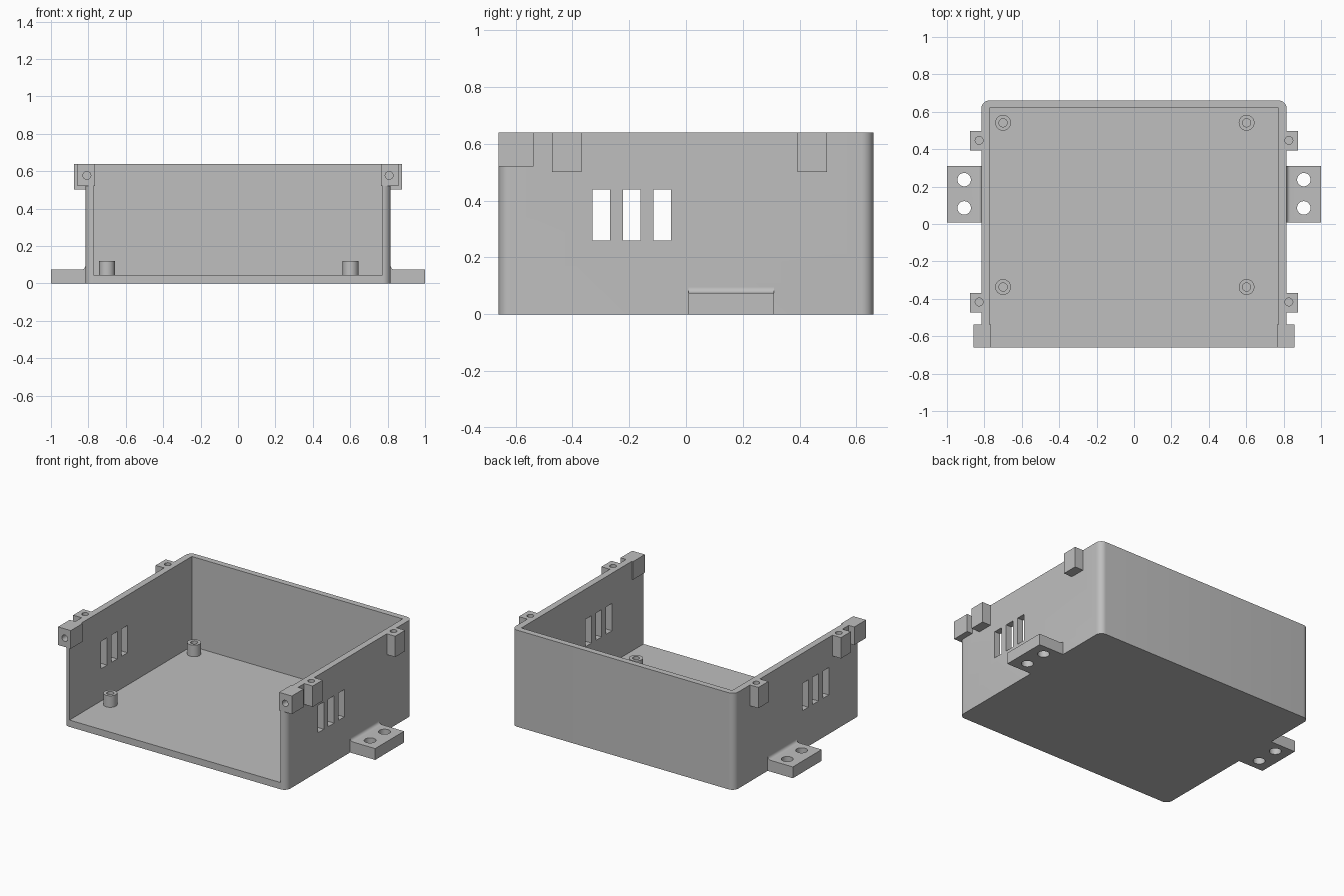
import bpy
import bmesh
import math

cube = bpy.data.objects.get("Cube")
if cube:
    bpy.data.objects.remove(cube, do_unlink=True)

grey = bpy.data.materials.new("light grey plastic")
grey.use_nodes = True
colour = (0.52, 0.52, 0.52, 1)
grey.diffuse_color = colour
grey.node_tree.nodes["Principled BSDF"].inputs["Base Color"].default_value = colour

WIDTH, DEPTH, HEIGHT = 0.816, 0.66, 0.64   # half width, half depth, full height
WALL, FLOOR = 0.043, 0.045
INNER = WIDTH - WALL


def prism(name, outline, axis, start, end):
    """Extrude a 2D outline along axis y or z."""
    bm = bmesh.new()
    place = (lambda a, b: (a, start, b)) if axis == "y" else (lambda a, b: (a, b, start))
    face = bm.faces.new([bm.verts.new(place(a, b)) for a, b in outline])
    grown = bmesh.ops.extrude_face_region(bm, geom=[face])
    shift = (0, end - start, 0) if axis == "y" else (0, 0, end - start)
    bmesh.ops.translate(bm, vec=shift,
                        verts=[v for v in grown["geom"] if isinstance(v, bmesh.types.BMVert)])
    bmesh.ops.recalc_face_normals(bm, faces=bm.faces)
    mesh = bpy.data.meshes.new(name)
    bm.to_mesh(mesh)
    bm.free()
    obj = bpy.data.objects.new(name, mesh)
    bpy.context.collection.objects.link(obj)
    return obj


def box(name, x, y, z):
    x = sorted(x)
    outline = [(x[0], y[0]), (x[1], y[0]), (x[1], y[1]), (x[0], y[1])]
    return prism(name, outline, "z", z[0], z[1])


def cylinder(name, centre, radius, start, end, axis="z"):
    steps = 32
    ring = [(centre[0] + radius * math.cos(math.tau * i / steps),
             centre[1] + radius * math.sin(math.tau * i / steps)) for i in range(steps)]
    return prism(name, ring, axis, start, end)


def combine(target, tool, operation):
    """Apply a boolean, then drop the helper."""
    tool.hide_render = True
    bpy.context.view_layer.objects.active = target
    mod = target.modifiers.new("combine", "BOOLEAN")
    mod.operation, mod.solver, mod.object = operation, "EXACT", tool
    bpy.ops.object.modifier_apply(modifier=mod.name)
    bpy.data.objects.remove(tool, do_unlink=True)


def finish(obj):
    obj.data.materials.clear()
    obj.data.materials.append(grey)
    bpy.ops.object.select_all(action="DESELECT")
    obj.select_set(True)
    bpy.context.view_layer.objects.active = obj
    bpy.ops.object.shade_smooth_by_angle(angle=math.radians(30))


# Tray with rounded upright corners, open at the top and front
radius, outline = 0.042, []
for quarter, (sx, sy) in enumerate([(1, 1), (-1, 1), (-1, -1), (1, -1)]):
    for i in range(9):
        a = (quarter + i / 8) * math.pi / 2
        outline.append((sx * (WIDTH - radius) + radius * math.cos(a),
                        sy * (DEPTH - radius) + radius * math.sin(a)))
shell = prism("enclosure_shell", outline, "z", 0, HEIGHT)
combine(shell, box("cavity", (-INNER, INNER), (-1, DEPTH - 0.04), (FLOOR, 1)), "DIFFERENCE")

for side, label in ((-1, "right"), (1, "left")):
    # Front screw block
    combine(shell, box("block", (side * 0.764, side * 0.857), (-DEPTH, -0.538),
                       (0.52, HEIGHT)), "UNION")
    combine(shell, cylinder("block_hole", (side * 0.808, 0.578), 0.021, -0.7, -0.57, "y"),
            "DIFFERENCE")
    # Lid screw lugs along the rim
    for y in (-0.42, 0.444):
        combine(shell, box("lug", (side * 0.79, side * 0.878), (y - 0.052, y + 0.052),
                           (0.502, HEIGHT)), "UNION")
        combine(shell, cylinder("lug_hole", (side * 0.828, y + 0.003), 0.021, 0.54, 0.7),
                "DIFFERENCE")
    # Cooling slots
    for y in (-0.298, -0.191, -0.084):
        combine(shell, box("slot", (side * 0.7, side * 0.9), (y - 0.031, y + 0.031),
                           (0.259, 0.44)), "DIFFERENCE")
    # Mounting ear with a small fillet against the wall
    fillet, top = 0.02, 0.075
    profile = [(WIDTH, 0), (1, 0), (1, top)]
    for i in range(7):
        a = math.pi / 2 * (1 + i / 6)
        profile.append((WIDTH + fillet + fillet * math.cos(a),
                        top + fillet - fillet * math.sin(a)))
    ear = prism(label + "_mounting_ear", [(side * x, z) for x, z in profile], "y", 0.008, 0.31)
    for y in (0.086, 0.237):
        combine(ear, cylinder("ear_hole", (side * 0.908, y), 0.036, -0.1, 0.2), "DIFFERENCE")
    finish(ear)
finish(shell)

# Hollow board standoffs on the floor
for x, side in ((-0.7, "right"), (0.602, "left")):
    for y, end in ((-0.337, "front"), (0.541, "back")):
        post = cylinder(f"{end}_{side}_standoff", (x, y), 0.042, FLOOR - 0.01, 0.121)
        combine(post, cylinder("post_hole", (x, y), 0.022, FLOOR, 0.2), "DIFFERENCE")
        finish(post)
